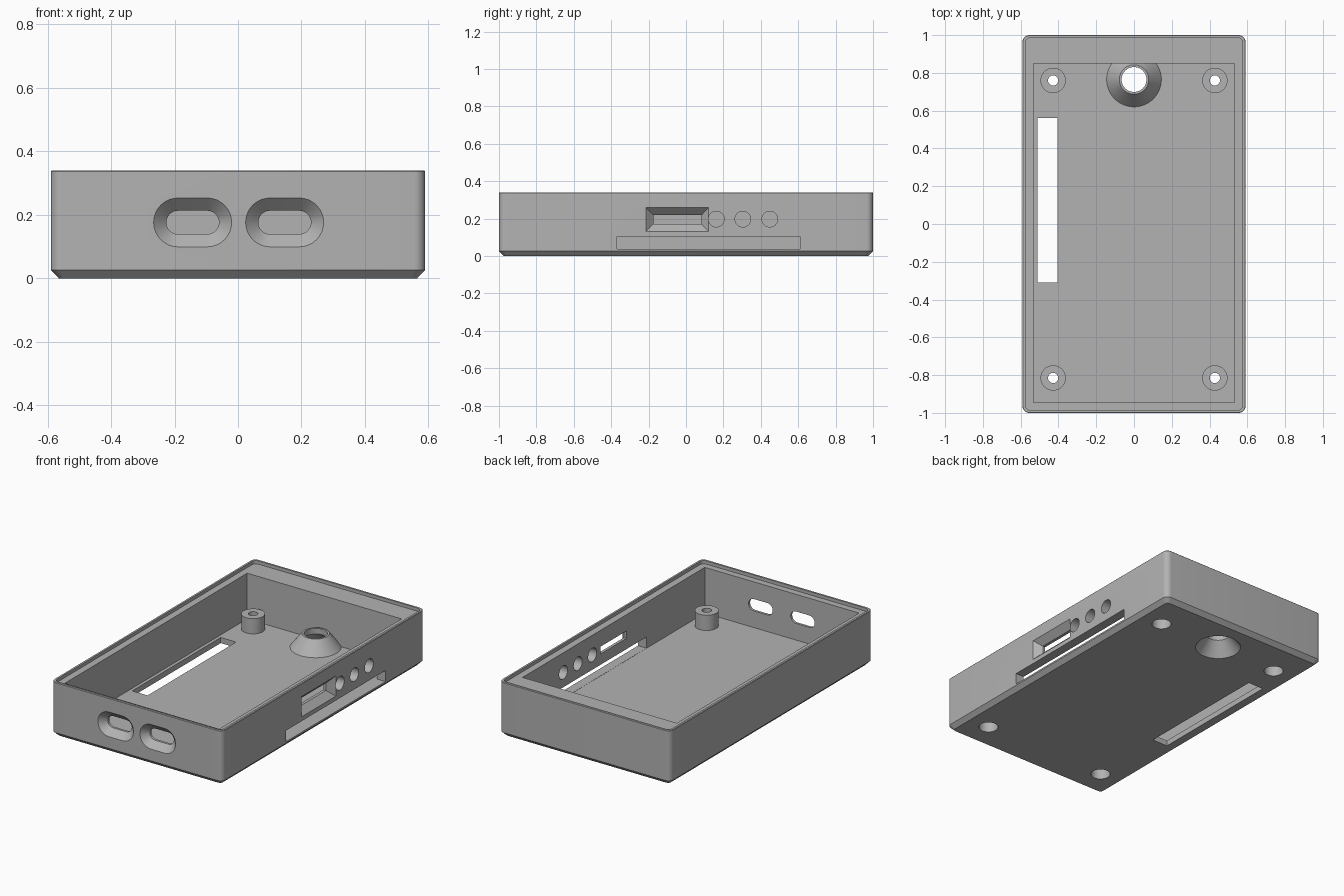
import bpy, bmesh, math

if "Cube" in bpy.data.objects:
    bpy.data.objects.remove(bpy.data.objects["Cube"])

plastic = bpy.data.materials.new("grey plastic")
plastic.diffuse_color = (0.45, 0.45, 0.45, 1)
plastic.use_nodes = True
plastic.node_tree.nodes["Principled BSDF"].inputs["Base Color"].default_value = plastic.diffuse_color

FLOOR = 0.035
BACK = 0.85      # inner face of the thick back wall


def outline(cx, cy, hx, hy, r=0.0, n=8):
    """Rounded rectangle; r equal to a half size gives a slot or circle."""
    if r == 0:
        return [(cx + hx, cy + hy), (cx - hx, cy + hy), (cx - hx, cy - hy), (cx + hx, cy - hy)]
    pts = []
    for q, (sx, sy) in enumerate([(1, 1), (-1, 1), (-1, -1), (1, -1)]):
        for i in range(n + 1):
            a = math.pi / 2 * (q + i / n)
            pts.append((cx + sx * (hx - r) + r * math.cos(a),
                        cy + sy * (hy - r) + r * math.sin(a)))
    return pts


PLACE = {"z": lambda u, v, d: (u, v, d),
         "x": lambda u, v, d: (d, u, v),
         "y": lambda u, v, d: (u, d, v)}


def loft(name, sections, axis="z"):
    """Closed solid through (depth, outline) sections along an axis."""
    bm = bmesh.new()
    rings = [[bm.verts.new(PLACE[axis](u, v, d)) for u, v in pts] for d, pts in sections]
    count = len(rings[0])
    for a, b in zip(rings, rings[1:]):
        for i in range(count):
            j = (i + 1) % count
            bm.faces.new((a[i], a[j], b[j], b[i]))
    bm.faces.new(rings[0][::-1])
    bm.faces.new(rings[-1])
    bmesh.ops.remove_doubles(bm, verts=bm.verts, dist=1e-5)
    bmesh.ops.recalc_face_normals(bm, faces=bm.faces)
    mesh = bpy.data.meshes.new(name)
    bm.to_mesh(mesh)
    bm.free()
    mesh.materials.append(plastic)
    obj = bpy.data.objects.new(name, mesh)
    bpy.context.collection.objects.link(obj)
    return obj


def circle(cx, cy, r, n=12):
    return outline(cx, cy, r, r, r, n)


def combine(body, other, operation):
    mod = body.modifiers.new("cut", 'BOOLEAN')
    mod.operation = operation
    mod.solver = 'EXACT'
    mod.object = other
    bpy.context.view_layer.objects.active = body
    bpy.ops.object.modifier_apply(modifier=mod.name)
    bpy.data.objects.remove(other)


# Outer shell with chamfered base and slightly eased rim
case = loft("case_bottom", [
    (0.0, outline(0, 0, 0.565, 0.975, 0.02)),
    (0.026, outline(0, 0, 0.59, 1.0, 0.035)),
    (0.337, outline(0, 0, 0.59, 1.0, 0.035)),
    (0.34, outline(0, 0, 0.587, 0.997, 0.032))])

cy, hy = (BACK - 0.945) / 2, (BACK + 0.945) / 2
cuts = [
    # Lid recess and main cavity
    loft("lid_recess", [(0.32, outline(0, 0, 0.575, 0.985, 0.025)),
                        (0.40, outline(0, 0, 0.575, 0.985, 0.025))]),
    loft("cavity", [(FLOOR, outline(0, cy, 0.532, hy)), (0.36, outline(0, cy, 0.532, hy))]),
]
for c in cuts:
    combine(case, c, 'DIFFERENCE')

# Screw posts and conical socket standing on the floor
posts = [(x, y) for x in (-0.428, 0.428) for y in (-0.815, 0.76)]
for x, y in posts:
    combine(case, loft("post", [(0.02, circle(x, y, 0.067)), (0.13, circle(x, y, 0.067))]), 'UNION')
combine(case, loft("socket", [(0.02, circle(0, 0.765, 0.157)), (FLOOR, circle(0, 0.765, 0.145)),
                              (0.12, circle(0, 0.765, 0.078))]), 'UNION')

# Post bores, wide from below and narrow above
for x, y in posts:
    combine(case, loft("bore", [(-0.02, circle(x, y, 0.056)), (0.07, circle(x, y, 0.056)),
                                (0.07, circle(x, y, 0.027)), (0.2, circle(x, y, 0.027))]), 'DIFFERENCE')

cuts = [
    # Flared hole through the socket
    loft("socket_hole", [(-0.01, circle(0, 0.765, 0.139)), (0.0, circle(0, 0.765, 0.132)),
                         (0.085, circle(0, 0.765, 0.066)), (0.2, circle(0, 0.765, 0.066))]),
    # Long floor slot and long side slot
    loft("floor_slot", [(-0.1, outline(-0.459, 0.125, 0.053, 0.436)),
                        (0.1, outline(-0.459, 0.125, 0.053, 0.436))]),
    loft("side_slot", [(0.5, outline(0.12, 0.0705, 0.49, 0.0345)),
                       (0.7, outline(0.12, 0.0705, 0.49, 0.0345))], "x"),
    # Bevelled side window
    loft("side_window", [(0.5, outline(-0.046, 0.195, 0.128, 0.023)),
                         (0.55, outline(-0.046, 0.195, 0.128, 0.023)),
                         (0.59, outline(-0.047, 0.195, 0.168, 0.063)),
                         (0.60, outline(-0.047, 0.195, 0.178, 0.073))], "x"),
]
# Round side holes
for y in (0.162, 0.304, 0.448):
    cuts.append(loft("button_hole", [(0.5, circle(y, 0.197, 0.042)), (0.7, circle(y, 0.197, 0.042))], "x"))
# Flared front ports
for x in (-0.143, 0.147):
    cuts.append(loft("front_port", [(-0.9, outline(x, 0.176, 0.083, 0.037, 0.037)),
                                    (-0.96, outline(x, 0.176, 0.083, 0.037, 0.037)),
                                    (-1.0, outline(x, 0.176, 0.123, 0.077, 0.077)),
                                    (-1.01, outline(x, 0.176, 0.133, 0.087, 0.087))], "y"))
for c in cuts:
    combine(case, c, 'DIFFERENCE')

# Smooth round walls, keep crisp edges
bpy.ops.object.select_all(action='DESELECT')
case.select_set(True)
bpy.context.view_layer.objects.active = case
bpy.ops.object.shade_smooth_by_angle(angle=math.radians(25))
